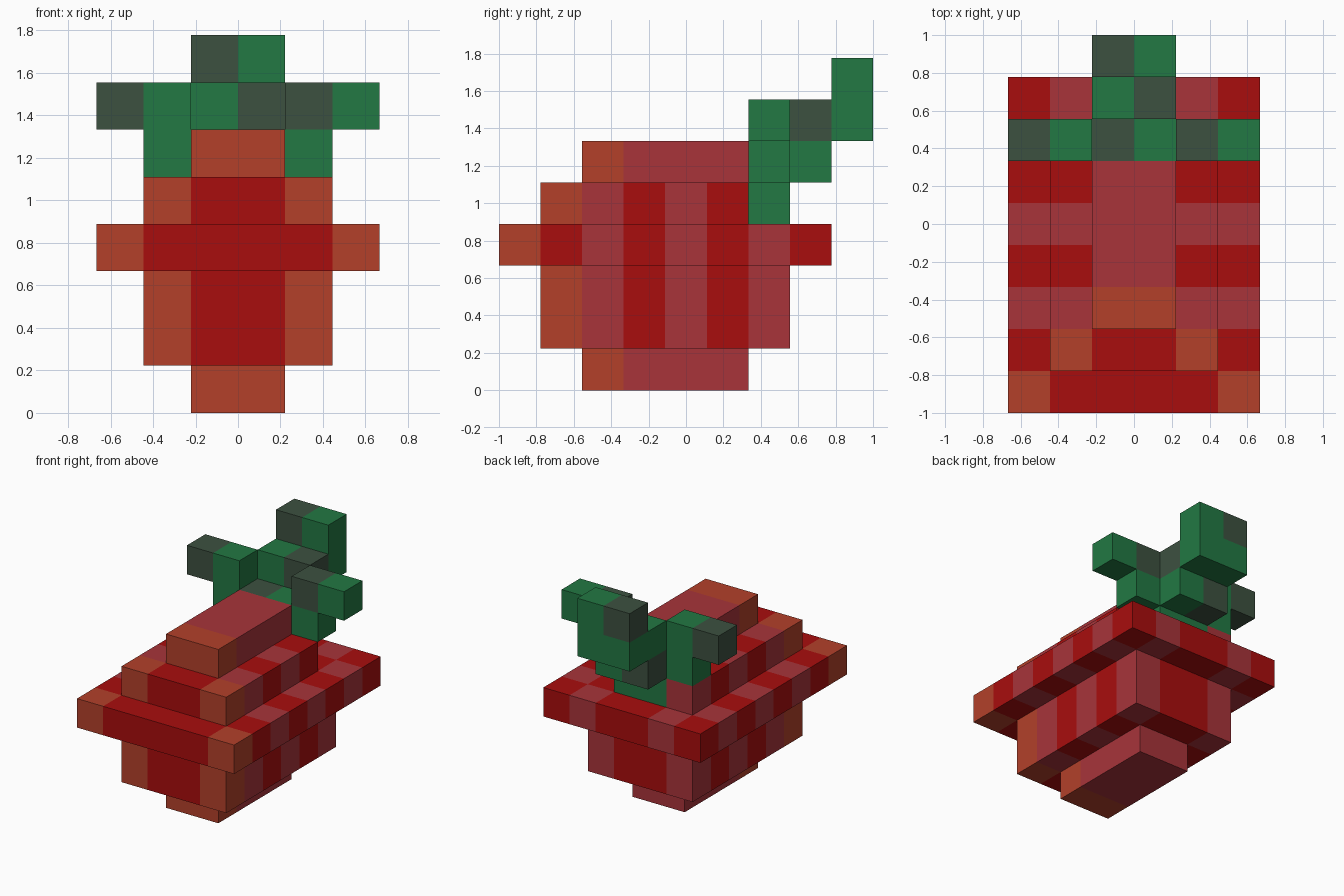
import bpy, bmesh
from mathutils import Vector

if "Cube" in bpy.data.objects:
    bpy.data.objects.remove(bpy.data.objects["Cube"])

U = 2 / 9                      # edge of one block
ORIGIN = Vector((-3 * U, -1, 0))


def material(name, rgb):
    m = bpy.data.materials.new(name)
    m.diffuse_color = (*rgb, 1)
    m.use_nodes = True
    m.node_tree.nodes["Principled BSDF"].inputs["Base Color"].default_value = m.diffuse_color
    return m


RED, PINK, ORANGE, GREEN, DARK = range(5)
MATS = [
    material("deep_red", (0.397, 0.004, 0.004)),
    material("rose_red", (0.392, 0.034, 0.042)),
    material("orange_red", (0.451, 0.051, 0.023)),
    material("leaf_green", (0.016, 0.188, 0.056)),
    material("grey_green", (0.046, 0.082, 0.051)),
]

# Fruit: stepped layers as (x0, x1, y0, y1), one per block of height
LAYERS = [(2, 3, 2, 5), (1, 4, 1, 6), (1, 4, 1, 6),
          (0, 5, 0, 7), (1, 4, 1, 6), (2, 3, 2, 5)]


def fruit_colour(i, j, k):
    x0, x1, y0, y1 = LAYERS[k]
    outer = i in (x0, x1)
    if outer and j == y0:
        return ORANGE                       # front corners
    if k in (0, 5):
        return PINK                         # top and bottom ridge
    if outer:
        return PINK if j % 2 == 0 else RED  # stripes along the sides
    if k == 3 and j == 7 and i in (1, 4):
        return PINK                         # stripes on the back rim
    return RED


fruit = {}
for k, (x0, x1, y0, y1) in enumerate(LAYERS):
    for i in range(x0, x1 + 1):
        for j in range(y0, y1 + 1):
            fruit[i, j, k] = fruit_colour(i, j, k)

# Stem: short rows along x as (start x, y, z, colours)
ROWS = [
    (2, 6, 4, (GREEN, GREEN)),               # root set into the fruit
    (1, 6, 5, (GREEN, DARK, GREEN, GREEN)),  # base of the leaves
    (0, 6, 6, (DARK, GREEN)),                # left leaf
    (4, 6, 6, (DARK, GREEN)),                # right leaf
    (2, 7, 5, (DARK, GREEN)),                # stalk bending back
    (2, 7, 6, (GREEN, DARK)),
    (2, 8, 6, (GREEN, GREEN)),               # raised tip
    (2, 8, 7, (DARK, GREEN)),
]
stem = {}
for x, y, z, colours in ROWS:
    for n, c in enumerate(colours):
        stem[x + n, y, z] = c
for cell in stem:
    fruit.pop(cell, None)
fruit.pop((4, 6, 4), None)                   # notch beside the root
SOLID = set(fruit) | set(stem)


def build(name, cells):
    """Skin the outer faces of a set of coloured blocks."""
    bm = bmesh.new()
    for cell, colour in cells.items():
        for axis in range(3):
            for side in (0, 1):
                near = list(cell)
                near[axis] += 2 * side - 1
                if tuple(near) in SOLID:
                    continue
                a, b = (axis + 1) % 3, (axis + 2) % 3
                corners = []
                for da, db in ((0, 0), (1, 0), (1, 1), (0, 1)):
                    p = Vector(cell)
                    p[axis] += side
                    p[a] += da
                    p[b] += db
                    corners.append(bm.verts.new(ORIGIN + p * U))
                if side == 0:
                    corners.reverse()
                bm.faces.new(corners).material_index = colour
    bmesh.ops.remove_doubles(bm, verts=bm.verts, dist=1e-4)
    mesh = bpy.data.meshes.new(name)
    for m in MATS:
        mesh.materials.append(m)
    bm.to_mesh(mesh)
    bm.free()
    bpy.context.collection.objects.link(bpy.data.objects.new(name, mesh))


build("fruit_body", fruit)
build("leafy_stem", stem)
